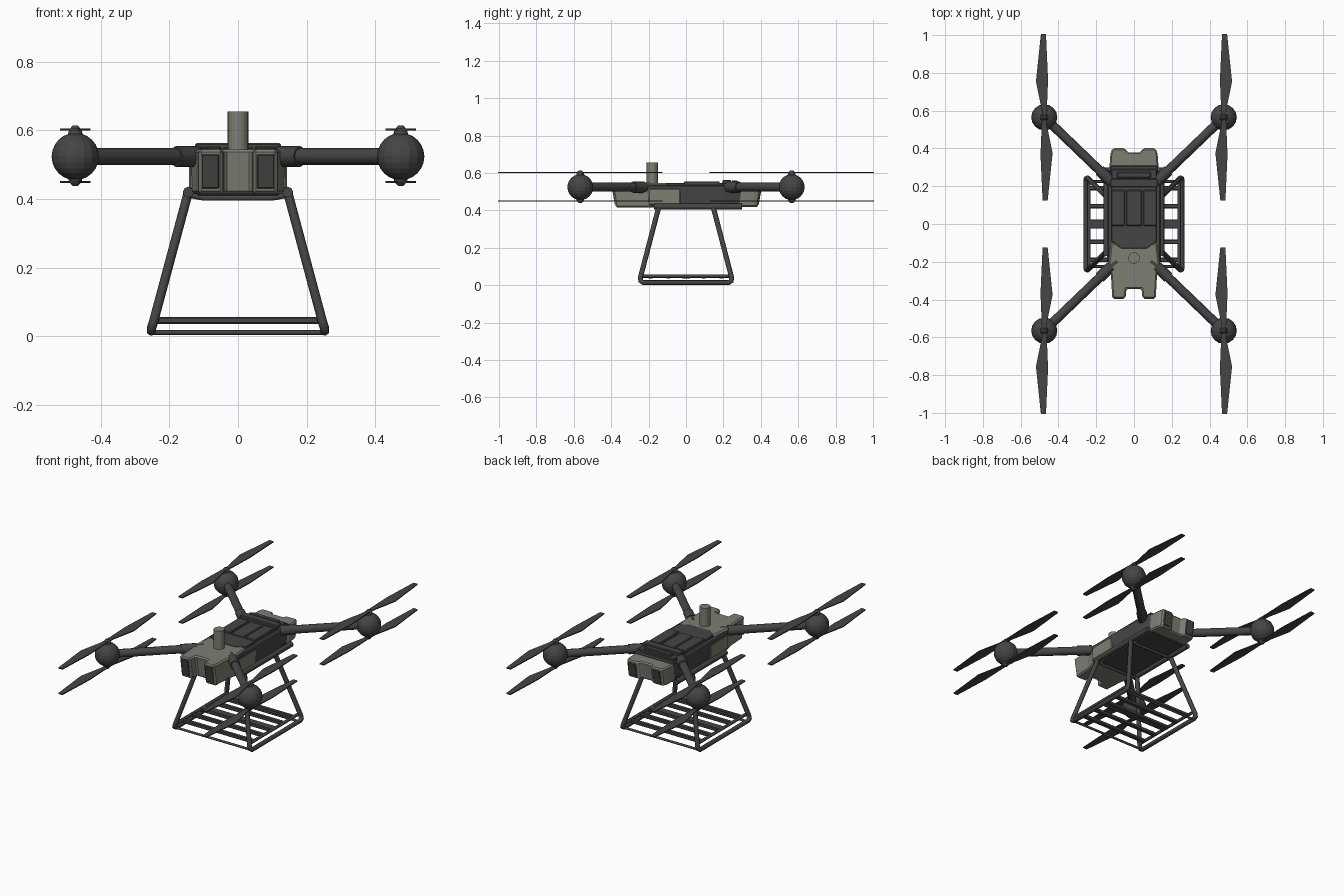
import bpy, bmesh, math
from mathutils import Vector

if "Cube" in bpy.data.objects:
    bpy.data.objects.remove(bpy.data.objects["Cube"])


def material(name, rgb):
    m = bpy.data.materials.new(name)
    m.diffuse_color = (*rgb, 1)
    m.use_nodes = True
    m.node_tree.nodes["Principled BSDF"].inputs["Base Color"].default_value = m.diffuse_color
    return m


DARK = material("dark_grey", (0.06, 0.06, 0.06))
TAN = material("warm_grey", (0.21, 0.21, 0.175))


def link(name, me, mat):
    ob = bpy.data.objects.new(name, me)
    bpy.context.collection.objects.link(ob)
    me.materials.append(mat)
    return ob


def prism(name, outline, z0, z1, mat, bevel=0.0, bottom=(1, 1)):
    """Extrude an xy outline from z0 to z1, with the bottom scaled in x and y."""
    bm = bmesh.new()
    n = len(outline)
    lo = [bm.verts.new((x * bottom[0], y * bottom[1], z0)) for x, y in outline]
    hi = [bm.verts.new((x, y, z1)) for x, y in outline]
    bm.faces.new(lo[::-1])
    bm.faces.new(hi)
    for i in range(n):
        j = (i + 1) % n
        bm.faces.new((lo[i], lo[j], hi[j], hi[i]))
    bmesh.ops.recalc_face_normals(bm, faces=bm.faces)
    me = bpy.data.meshes.new(name)
    bm.to_mesh(me)
    bm.free()
    ob = link(name, me, mat)
    if bevel:
        b = ob.modifiers.new("bevel", 'BEVEL')
        b.width, b.segments = bevel, 1
    return ob


def box(name, x0, x1, y0, y1, z0, z1, mat, bevel=0.0, bottom=(1, 1)):
    return prism(name, [(x0, y0), (x1, y0), (x1, y1), (x0, y1)], z0, z1, mat, bevel, bottom)


def mirrored(right):
    return right + [(-x, y) for x, y in reversed(right)]


def tube(name, pts, r, cyclic=False):
    cu = bpy.data.curves.new(name, 'CURVE')
    cu.dimensions = '3D'
    cu.bevel_depth, cu.bevel_resolution, cu.use_fill_caps = r, 2, True
    sp = cu.splines.new('POLY')
    sp.points.add(len(pts) - 1)
    for p, c in zip(sp.points, pts):
        p.co = (*c, 1)
    sp.use_cyclic_u = cyclic
    return link(name, cu, DARK)


def cone(name, r1, r2, z0, z1, loc, mat, sides=16):
    bpy.ops.mesh.primitive_cone_add(vertices=sides, radius1=r1, radius2=r2, depth=z1 - z0,
                                    location=(loc[0], loc[1], (z0 + z1) / 2))
    ob = bpy.context.object
    ob.name = name
    ob.data.materials.append(mat)
    return ob


# Central hull
prism("hull", mirrored([(0.125, -0.24), (0.142, -0.19), (0.142, 0.2), (0.125, 0.31)]),
      0.425, 0.535, DARK, 0.006, (0.96, 1))
box("belly_plate", -0.12, 0.12, -0.16, 0.3, 0.41, 0.43, DARK, 0.004)

# Front and rear shells with twin prongs
prism("front_shell", mirrored([(0.04, -0.345), (0.045, -0.395), (0.115, -0.395), (0.122, -0.27),
                               (0.135, -0.21), (0.122, -0.1)]), 0.415, 0.545, TAN, 0.008, (1, 0.95))
prism("rear_shell", mirrored([(0.118, 0.29), (0.13, 0.3), (0.125, 0.37), (0.115, 0.4),
                              (0.045, 0.4), (0.035, 0.38)]), 0.417, 0.525, TAN, 0.008, (1, 0.96))
for s in (-1, 1):
    # Lower flank panels, prong windows
    box("flank_panel", s * 0.12, s * 0.143, -0.2, -0.03, 0.43, 0.515, TAN, 0.004)
    box("front_window", s * 0.055, s * 0.107, -0.398, -0.37, 0.43, 0.53, DARK, 0.003, (1, 0.955))
    box("rear_window", s * 0.055, s * 0.105, 0.37, 0.403, 0.43, 0.51, DARK, 0.003, (1, 0.965))

# Top deck, battery packs and latch
prism("top_deck", mirrored([(0.07, -0.13), (0.12, -0.09), (0.12, 0.29)]), 0.53, 0.547, DARK, 0.003)
box("battery_left", -0.12, -0.05, -0.01, 0.18, 0.54, 0.555, DARK, 0.004)
box("battery_middle", -0.042, 0.042, -0.01, 0.18, 0.54, 0.552, DARK, 0.004)
box("battery_right", 0.05, 0.12, -0.01, 0.18, 0.54, 0.555, DARK, 0.004)
box("deck_latch", -0.125, 0.125, 0.195, 0.24, 0.54, 0.563, DARK, 0.004)
box("deck_latch_rear", -0.09, 0.09, 0.245, 0.275, 0.54, 0.56, DARK, 0.004)

# Antenna mast
cone("antenna", 0.03, 0.03, 0.54, 0.655, (0, -0.18), TAN, 20)

# Half blade outline, widened on one side, turned to make two blades
half = [(0.013, 0.02), (0.02, 0.2), (0.009, 0.44), (-0.018, 0.44), (-0.044, 0.19), (-0.03, 0.12), (-0.013, 0.04)]
for sx in (-1, 1):
    for sy in (-1, 1):
        c = (sx * 0.475, sy * 0.565)
        # Arm and collar
        a, b = Vector((sx * 0.09, sy * 0.195, 0.524)), Vector((*c, 0.524))
        tube("arm", [a, b], 0.0245)
        tube("arm_collar", [a.lerp(b, 0.08), a.lerp(b, 0.24)], 0.03)
        # Motor pod
        bpy.ops.mesh.primitive_uv_sphere_add(segments=16, ring_count=12, radius=0.069, location=b)
        pod = bpy.context.object
        pod.name = "motor_pod"
        pod.data.materials.append(DARK)
        # Coaxial rotors with hubs
        cone("upper_hub", 0.024, 0.018, 0.58, 0.602, c, DARK, 12)
        cone("upper_cap", 0.018, 0.008, 0.602, 0.614, c, DARK, 12)
        cone("lower_hub", 0.018, 0.024, 0.45, 0.47, c, DARK, 12)
        cone("lower_cap", 0.008, 0.018, 0.438, 0.45, c, DARK, 12)
        outline = half + [(-x, -y) for x, y in half]
        outline = [(c[0] - sx * x, c[1] + sy * y) for x, y in outline]
        for z, name in ((0.603, "upper_rotor"), (0.45, "lower_rotor")):
            prism(name, outline, z - 0.003, z + 0.003, DARK)

# Landing frame: side loops, upper rails and basket rails
for s in (-1, 1):
    x0, x1 = s * 0.145, s * 0.253
    tube("leg_loop", [(x0, -0.145, 0.42), (s * 0.247, -0.244, 0.04), (x1, -0.242, 0.022),
                      (x1, -0.228, 0.014), (x1, 0.228, 0.014), (x1, 0.242, 0.022),
                      (s * 0.247, 0.244, 0.04), (x0, 0.145, 0.42)], 0.0135)
    tube("upper_rail", [(x0, -0.17, 0.42), (x0, 0.3, 0.42)], 0.016)
    tube("basket_rail", [(s * 0.238, -0.235, 0.048), (s * 0.238, 0.235, 0.048)], 0.009)
    tube("frame_crossbar", [(-0.145, s * 0.15, 0.412), (-0.1, s * 0.15, 0.403),
                            (0.1, s * 0.15, 0.403), (0.145, s * 0.15, 0.412)], 0.008)
    tube("base_crossbar", [(-0.25, s * 0.225, 0.01), (0.25, s * 0.225, 0.01)], 0.007)

# Basket slats
for y, w in ((-0.19, 0.012), (-0.095, 0.012), (0, 0.024), (0.095, 0.012), (0.19, 0.012)):
    box("basket_slat", -0.24, 0.24, y - w, y + w, 0.035, 0.056, DARK, 0.004)
